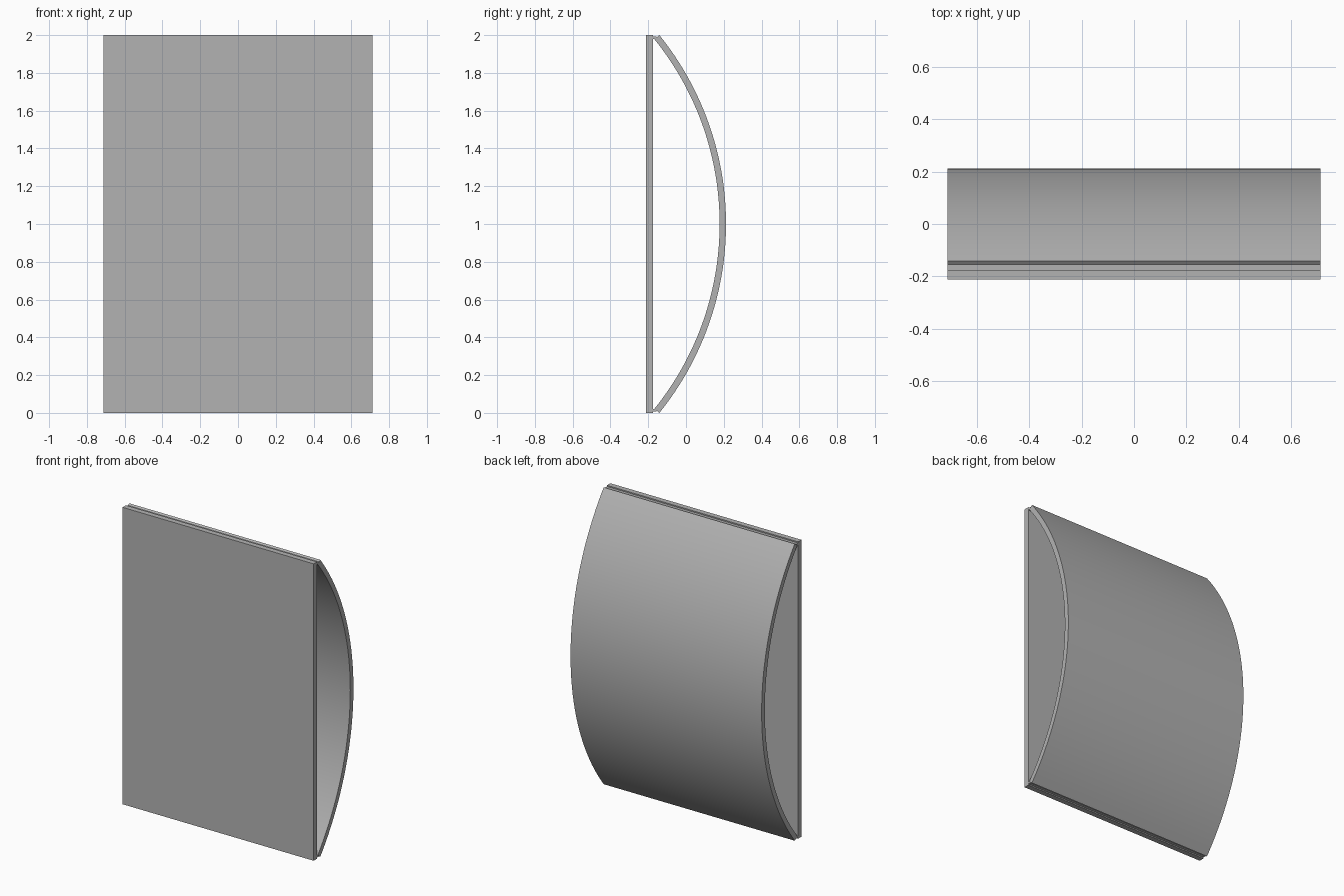
import bpy
import math

W = 0.712          # half width
cube = bpy.data.objects.get("Cube")
if cube:
    bpy.data.objects.remove(cube, do_unlink=True)

grey = bpy.data.materials.new("plain grey")
grey.use_nodes = True
colour = (0.45, 0.45, 0.45, 1)
grey.diffuse_color = colour
grey.node_tree.nodes["Principled BSDF"].inputs["Base Color"].default_value = colour


def extrude_profile(name, profile):
    """Extrude a closed (y, z) outline across the full width."""
    n = len(profile)
    verts = [(x, y, z) for x in (-W, W) for y, z in profile]
    faces = [(i, i + n, (i + 1) % n + n, (i + 1) % n) for i in range(n)]
    faces += [tuple(range(n)), tuple(reversed(range(n, 2 * n)))]
    mesh = bpy.data.meshes.new(name)
    mesh.from_pydata(verts, [], faces)
    mesh.materials.append(grey)
    obj = bpy.data.objects.new(name, mesh)
    bpy.context.collection.objects.link(obj)
    bpy.context.view_layer.objects.active = obj
    obj.select_set(True)
    bpy.ops.object.mode_set(mode="EDIT")
    bpy.ops.mesh.select_all(action="SELECT")
    bpy.ops.mesh.normals_make_consistent(inside=False)
    bpy.ops.object.mode_set(mode="OBJECT")
    bpy.ops.object.shade_smooth_by_angle(angle=math.radians(30))
    obj.select_set(False)
    return obj


# Flat front panel
extrude_profile("front_panel", [(-0.212, 0), (-0.176, 0), (-0.176, 2), (-0.212, 2)])

# Bowed back shell, an arc of even thickness with radially cut ends
R, THICK, STEPS = 1.593, 0.034, 48
centre_y = 0.212 - R
half = math.asin(1 / R)
angles = [half * (2 * i / STEPS - 1) for i in range(STEPS + 1)]


def arc(radius, angs):
    return [(centre_y + radius * math.cos(a), 1 + radius * math.sin(a)) for a in angs]


extrude_profile("curved_back", arc(R, angles) + arc(R - THICK, reversed(angles)))

# Thin lips joining the panel to the shell at top and bottom
for name, z, s in (("bottom_lip", 0.008, 1), ("top_lip", 1.992, -1)):
    extrude_profile(name, [(-0.18, z), (-0.155, z), (-0.162, z + s * 0.012), (-0.18, z + s * 0.012)])
